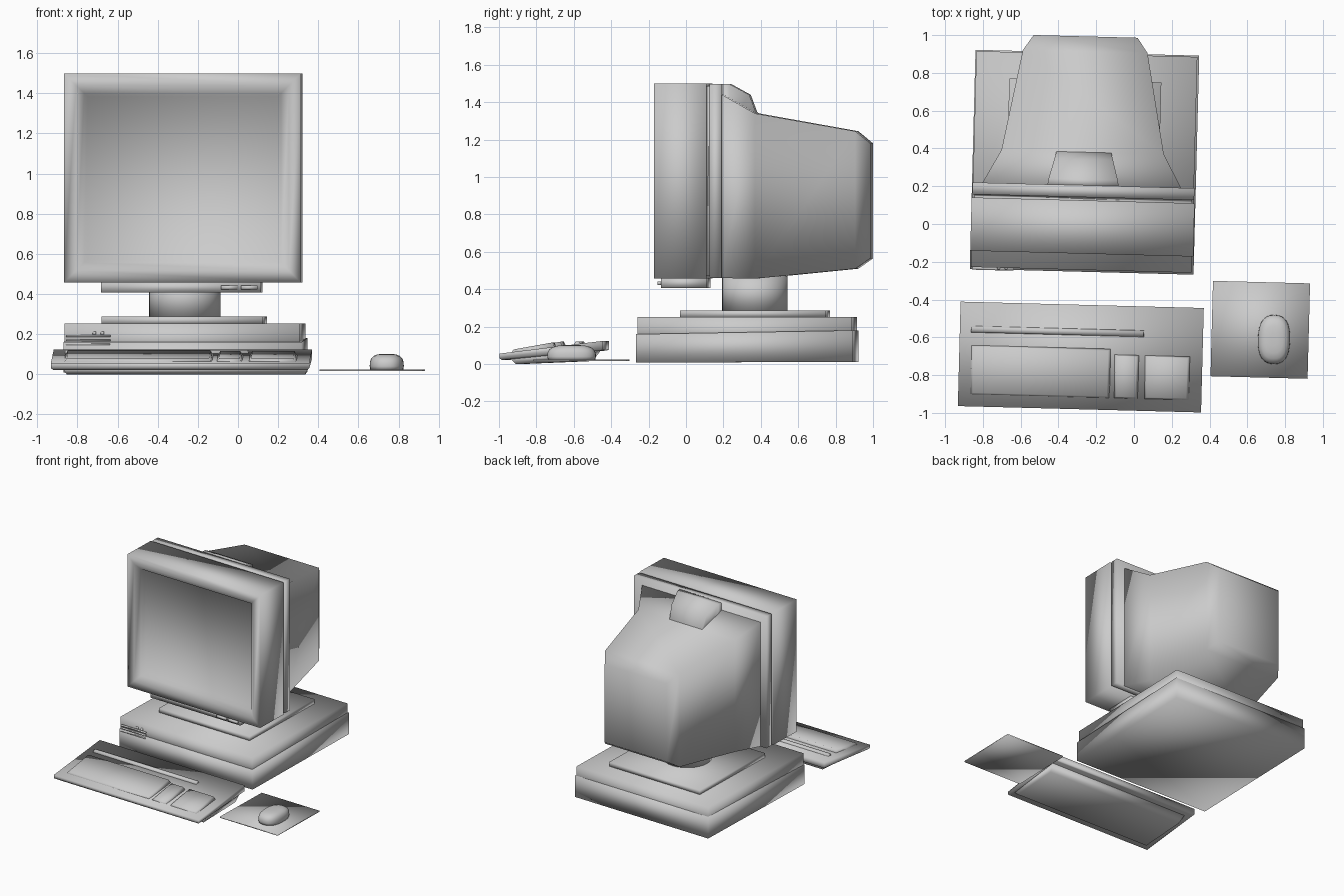
import bpy, bmesh, math
from mathutils import Vector

cube = bpy.data.objects.get("Cube")
if cube:
    bpy.data.objects.remove(cube, do_unlink=True)

TURN = math.radians(-1.5)   # the whole desk set is turned slightly
MID = -0.275                # monitor centre line

grey = bpy.data.materials.new("plain_grey")
grey.use_nodes = True
grey.diffuse_color = (0.6, 0.6, 0.6, 1)
grey.node_tree.nodes["Principled BSDF"].inputs["Base Color"].default_value = (0.6, 0.6, 0.6, 1)


def loft(name, rings):
    """Skin a row of equal rings of points and cap both ends."""
    bm = bmesh.new()
    loops = [[bm.verts.new(p) for p in ring] for ring in rings]
    n = len(loops[0])
    for a, b in zip(loops, loops[1:]):
        for i in range(n):
            j = (i + 1) % n
            bm.faces.new((a[i], a[j], b[j], b[i]))
    bm.faces.new(loops[0][::-1])
    bm.faces.new(loops[-1])
    bmesh.ops.recalc_face_normals(bm, faces=bm.faces)
    for f in bm.faces:
        f.smooth = True
    mesh = bpy.data.meshes.new(name)
    bm.to_mesh(mesh)
    bm.free()
    mesh.materials.append(grey)
    obj = bpy.data.objects.new(name, mesh)
    bpy.context.collection.objects.link(obj)
    obj.rotation_euler.z = TURN
    return obj


def upright(y, x0, x1, z0, z1):
    return [(x0, y, z0), (x1, y, z0), (x1, y, z1), (x0, y, z1)]


def level(x0, x1, y0, y1, z0, z1):
    """Rectangle seen from above, z0 at its front edge and z1 at its back."""
    return [(x0, y0, z0), (x1, y0, z0), (x1, y1, z1), (x0, y1, z1)]


def box(name, x, y, z):
    return loft(name, [level(*x, *y, z[0], z[0]), level(*x, *y, z[1], z[1])])


def oval(cx, cy, rx, ry, z, power=1.0, n=32):
    ring = []
    for i in range(n):
        a = math.tau * i / n
        c, s = math.cos(a), math.sin(a)
        ring.append((cx + rx * math.copysign(abs(c) ** power, c),
                     cy + ry * math.copysign(abs(s) ** power, s), z))
    return ring


# Computer case: lower tray and slightly smaller lid
loft("case_lower", [level(-0.863, 0.322, -0.26, 0.9, 0.008, 0.012),
                    level(-0.863, 0.322, -0.26, 0.9, 0.16, 0.18)])
box("case_upper", (-0.858, 0.312), (-0.25, 0.893), (0.1, 0.253))
for i in range(3):
    z = 0.145 + 0.021 * i
    box("case_vent", (-0.85, -0.63), (-0.264, -0.245), (z, z + 0.008))
for x in (-0.71, -0.67):
    loft("case_light", [upright(-0.245, x - 0.012, x + 0.012, 0.198, 0.218),
                        upright(-0.262, x - 0.004, x + 0.004, 0.2, 0.206)])

# Swivel stand
box("stand_plate", (-0.68, 0.125), (-0.03, 0.753), (0.25, 0.287))
loft("stand_neck", [oval(MID, 0.36, 0.178, 0.175, z) for z in (0.28, 0.47)])

# Control strip below the monitor
box("control_strip", (-0.68, 0.118), (-0.13, 0.112), (0.407, 0.46))
for x in (-0.08, 0.02):
    box("control_button", (x, x + 0.08), (-0.15, -0.12), (0.423, 0.442))


# Monitor front: recessed screen, rim, groove and rear band
def frame(y, inset):
    return upright(y, -0.863 + inset, 0.318 - inset, 0.457 + inset, 1.5 - inset)


loft("monitor_front", [frame(y, d) for y, d in (
    (-0.1, 0.117), (-0.135, 0.1), (-0.164, 0.06), (-0.164, 0), (0.118, 0),
    (0.118, 0.014), (0.135, 0.014), (0.135, 0.003), (0.198, 0.003))])

# Monitor rear housing and the raised grip on top
loft("monitor_housing", [upright(y, MID - 0.007 - w, MID - 0.007 + w, z0, z1)
                         for y, w, z0, z1 in (
    (0.19, 0.53, 0.46, 1.445), (0.373, 0.43, 0.457, 1.34),
    (0.906, 0.33, 0.51, 1.245), (0.986, 0.275, 0.565, 1.18))])
loft("housing_grip", [upright(y, MID - w, MID + w, 1.28, z) for y, w, z in (
    (0.19, 0.19, 1.497), (0.23, 0.183, 1.497),
    (0.335, 0.155, 1.44), (0.375, 0.145, 1.335))])


# Keyboard: sloping body, underside tray, key blocks and ridge
def slope(y):
    return 0.056 + 0.123 * (y + 0.988)


def tilted(x0, x1, y0, y1, lift0, lift1):
    return level(x0, x1, y0, y1, slope(y0) + lift0, slope(y1) + lift1)


loft("keyboard_body", [tilted(-0.895, 0.37, -0.975, -0.445, -0.036, -0.05),
                       tilted(-0.907, 0.381, -0.988, -0.435, -0.025, -0.045),
                       tilted(-0.907, 0.381, -0.988, -0.435, 0, 0)])
loft("keyboard_tray", [level(-0.83, 0.36, -0.9, -0.52, 0, 0.016),
                       level(-0.85, 0.37, -0.93, -0.48, 0.03, 0.07)])
for x0, x1, back in ((-0.85, -0.1, -0.66), (-0.09, 0.05, -0.69), (0.07, 0.32, -0.69)):
    loft("key_block", [tilted(x0, x1, -0.93, back, -0.01, -0.01),
                       tilted(x0 + 0.02, x1 - 0.02, -0.915, back - 0.015, 0.013, 0.025)])
loft("keyboard_ridge", [tilted(-0.85, 0.07, -0.6, -0.558, -0.01, -0.01),
                        tilted(-0.845, 0.065, -0.59, -0.568, 0.016, 0.014)])

# Mouse on its pad
box("mouse_pad", (0.426, 0.94), (-0.795, -0.29), (0.016, 0.024))
loft("mouse", [oval(0.757, -0.592, 0.085 * s, 0.13 * s, z, 0.8) for s, z in (
    (0.97, 0.022), (1, 0.04), (0.99, 0.06), (0.92, 0.078),
    (0.78, 0.091), (0.55, 0.099), (0.25, 0.102))])
